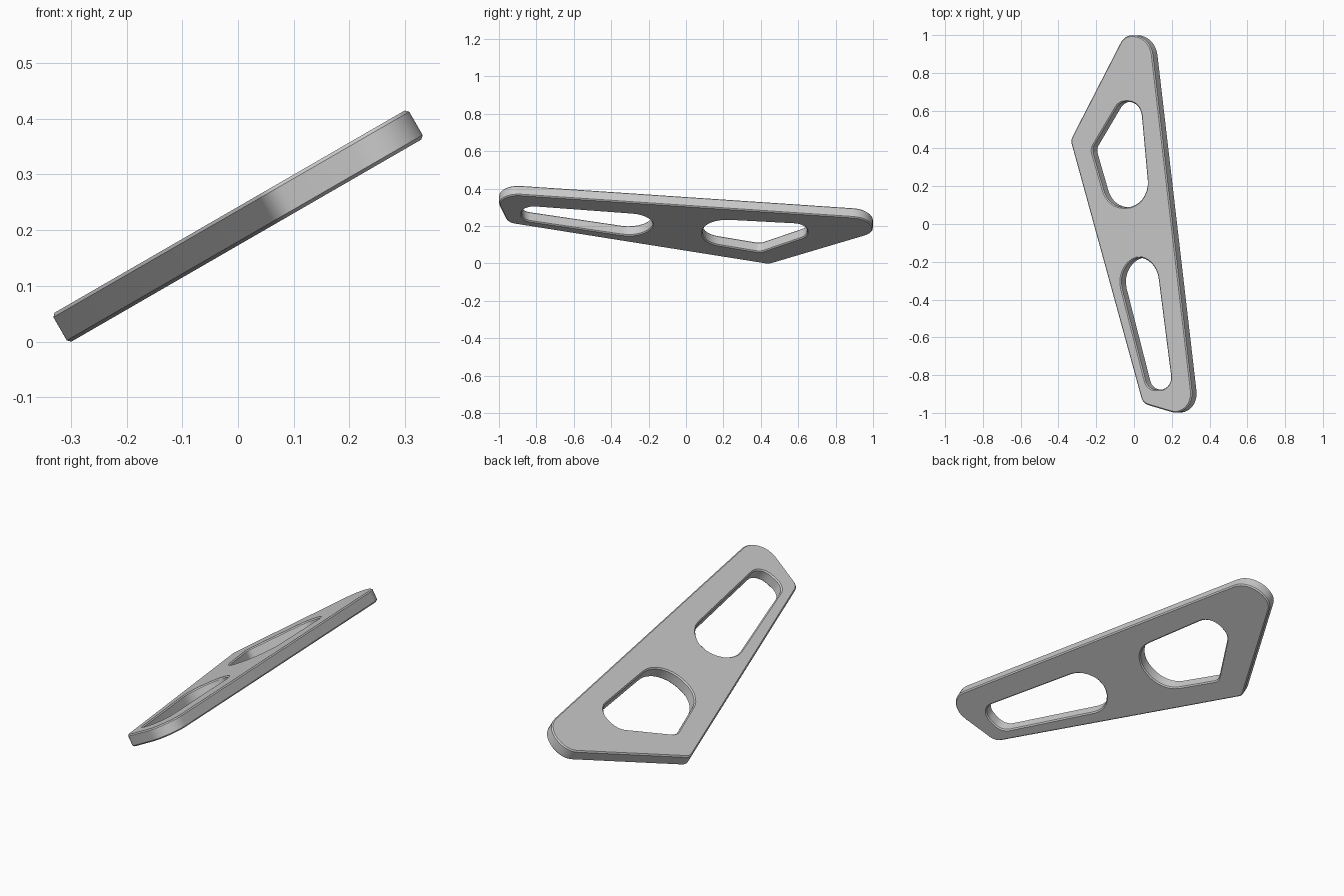
import bpy, bmesh, math
from mathutils import Vector, Matrix

if "Cube" in bpy.data.objects:
    bpy.data.objects.remove(bpy.data.objects["Cube"])

TILT = math.radians(30)
THICK, CHAMFER = 0.06, 0.006


def rounded_loop(corners, steps=8):
    """Corners are (plan x, plan y, radius); x is stretched into the tilted plane."""
    pts = [Vector((x / math.cos(TILT), y)) for x, y, r in corners]
    out = []
    for i, p in enumerate(pts):
        r = corners[i][2]
        a = (pts[i - 1] - p).normalized()
        b = (pts[(i + 1) % len(pts)] - p).normalized()
        half = a.angle(b) / 2
        centre = p + (a + b).normalized() * (r / math.sin(half))
        start = p + a * (r / math.tan(half)) - centre
        end = p + b * (r / math.tan(half)) - centre
        sweep = math.pi - 2 * half
        for k in range(steps + 1):
            t = k / steps
            v = start * math.sin((1 - t) * sweep) + end * math.sin(t * sweep)
            out.append(centre + v / math.sin(sweep))
    return out


def shifted(loop, dist):
    """Move a clockwise loop inwards by dist (negative moves outwards)."""
    res = []
    for i, p in enumerate(loop):
        e1 = (p - loop[i - 1]).normalized()
        e2 = (loop[(i + 1) % len(loop)] - p).normalized()
        n = Vector(((e1 + e2).y, -(e1 + e2).x)).normalized()
        res.append(p + n * dist)
    return res


# All profiles run clockwise seen from above
outline = [(-0.34, 0.445, 0.05), (-0.055, 1.0, 0.08), (0.083, 1.0, 0.12),
           (0.319, -1.031, 0.10), (0.043, -0.949, 0.06)]
upper_hole = [(-0.228, 0.398, 0.05), (-0.08, 0.648, 0.07), (0.03, 0.648, 0.08),
              (0.081, 0.09, 0.13), (-0.139, 0.09, 0.13)]
lower_hole = [(-0.110, -0.175, 0.13), (0.1115, -0.175, 0.13),
              (0.201, -0.875, 0.065), (0.069, -0.875, 0.065)]

bm = bmesh.new()
top_edges, bottom_edges = [], []
for corners, sign in ((outline, 1), (upper_hole, -1), (lower_hole, -1)):
    loop = rounded_loop(corners)
    inset = shifted(loop, sign * CHAMFER)
    rings = []
    for pts, z in ((inset, -THICK), (loop, CHAMFER - THICK), (loop, -CHAMFER), (inset, 0)):
        rings.append([bm.verts.new((p.x, p.y, z)) for p in pts])
    n = len(loop)
    # Side wall with a narrow chamfer on each rim
    for lo, hi in zip(rings, rings[1:]):
        for i in range(n):
            j = (i + 1) % n
            bm.faces.new((lo[i], lo[j], hi[j], hi[i]))
    for ring, store in ((rings[0], bottom_edges), (rings[-1], top_edges)):
        store += [bm.edges.get((ring[i], ring[(i + 1) % n])) for i in range(n)]

# Flat faces with the two openings
for edges, z in ((bottom_edges, -1), (top_edges, 1)):
    bmesh.ops.triangle_fill(bm, edges=edges, use_beauty=True, normal=(0, 0, z))
bmesh.ops.recalc_face_normals(bm, faces=bm.faces)

# Tilt the plate and stand it on the ground
bm.transform(Matrix.Rotation(-TILT, 4, 'Y'))
low = min(v.co.z for v in bm.verts)
xs = [v.co.x for v in bm.verts]
ys = [v.co.y for v in bm.verts]
bm.transform(Matrix.Translation((-(min(xs) + max(xs)) / 2, -(min(ys) + max(ys)) / 2, -low)))

mesh = bpy.data.meshes.new("tilted_plate")
bm.to_mesh(mesh)
bm.free()
plate = bpy.data.objects.new("tilted_plate", mesh)
bpy.context.collection.objects.link(plate)
bpy.context.view_layer.objects.active = plate
plate.select_set(True)
bpy.ops.object.shade_smooth_by_angle(angle=math.radians(25))
